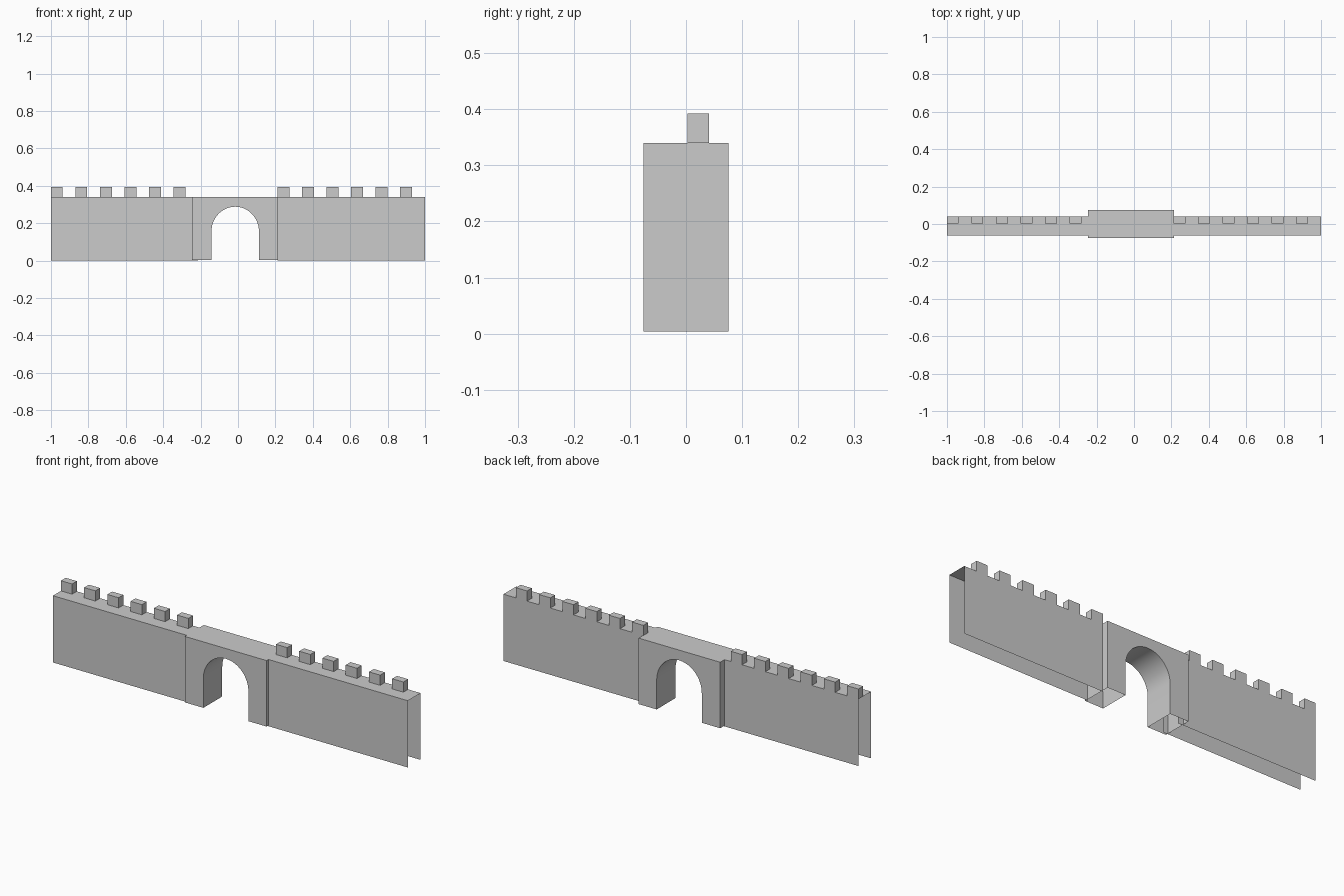
import bpy, bmesh, math

if "Cube" in bpy.data.objects:
    bpy.data.objects.remove(bpy.data.objects["Cube"])

TOP = 0.34                      # wall and gate height
WALL_Y = (-0.061, 0.041)        # wall front and back
GATE_X, GATE_Y = (-0.246, 0.214), 0.076
FOOT = 0.004                    # gate bottom


def finish(name, bm):
    mesh = bpy.data.meshes.new(name)
    bm.to_mesh(mesh)
    bm.free()
    ob = bpy.data.objects.new(name, mesh)
    bpy.context.collection.objects.link(ob)
    return ob


# Hollow wall: front, top and back sheets, open ends and underside
def wall(name, x0, x1):
    bm = bmesh.new()
    f, b = WALL_Y
    path = [(f, 0), (f, TOP), (b, TOP), (b, 0)]
    left = [bm.verts.new((x0, y, z)) for y, z in path]
    right = [bm.verts.new((x1, y, z)) for y, z in path]
    for i in range(3):
        bm.faces.new((left[i], right[i], right[i + 1], left[i + 1]))
    return finish(name, bm)


# Row of merlons flush with the back of the wall, open underneath
def merlons(name, start):
    bm = bmesh.new()
    width, pitch, depth, height = 0.063, 0.131, 0.038, 0.052
    for i in range(6):
        verts = bmesh.ops.create_cube(bm, size=1)["verts"]
        bmesh.ops.scale(bm, vec=(width, depth, height), verts=verts)
        bmesh.ops.translate(bm, verts=verts, vec=(
            start + i * pitch + width / 2, WALL_Y[1] - depth / 2, TOP + height / 2))
    bm.normal_update()
    under = [f for f in bm.faces if f.normal.z < -0.5]
    bmesh.ops.delete(bm, geom=under, context='FACES_ONLY')
    return finish(name, bm)


# Gatehouse: arched profile pushed through in depth, feet left open
def gate():
    cx, rx, spring, rz, n = -0.015, 0.127, 0.155, 0.133, 24
    arch = [(cx - rx * math.cos(math.pi * i / n), spring + rz * math.sin(math.pi * i / n))
            for i in range(n + 1)]
    x0, x1 = GATE_X
    profile = ([(x0, FOOT), (cx - rx, FOOT)] + arch +
               [(cx + rx, FOOT), (x1, FOOT), (x1, TOP), (x0, TOP)])
    bm = bmesh.new()
    front = [bm.verts.new((x, -GATE_Y, z)) for x, z in profile]
    back = [bm.verts.new((x, GATE_Y, z)) for x, z in profile]
    bm.faces.new(front)
    bm.faces.new(back[::-1])
    count = len(profile)
    for i in range(count):
        j = (i + 1) % count
        if profile[i][1] == FOOT and profile[j][1] == FOOT:
            continue
        bm.faces.new((front[j], front[i], back[i], back[j]))
    ob = finish("gatehouse", bm)
    bpy.context.view_layer.objects.active = ob
    ob.select_set(True)
    bpy.ops.object.shade_smooth_by_angle(angle=math.radians(30))


wall("left_wall", -1.0, -0.215)
wall("right_wall", 0.212, 1.0)
merlons("left_merlons", -1.0)
merlons("right_merlons", 0.212)
gate()
